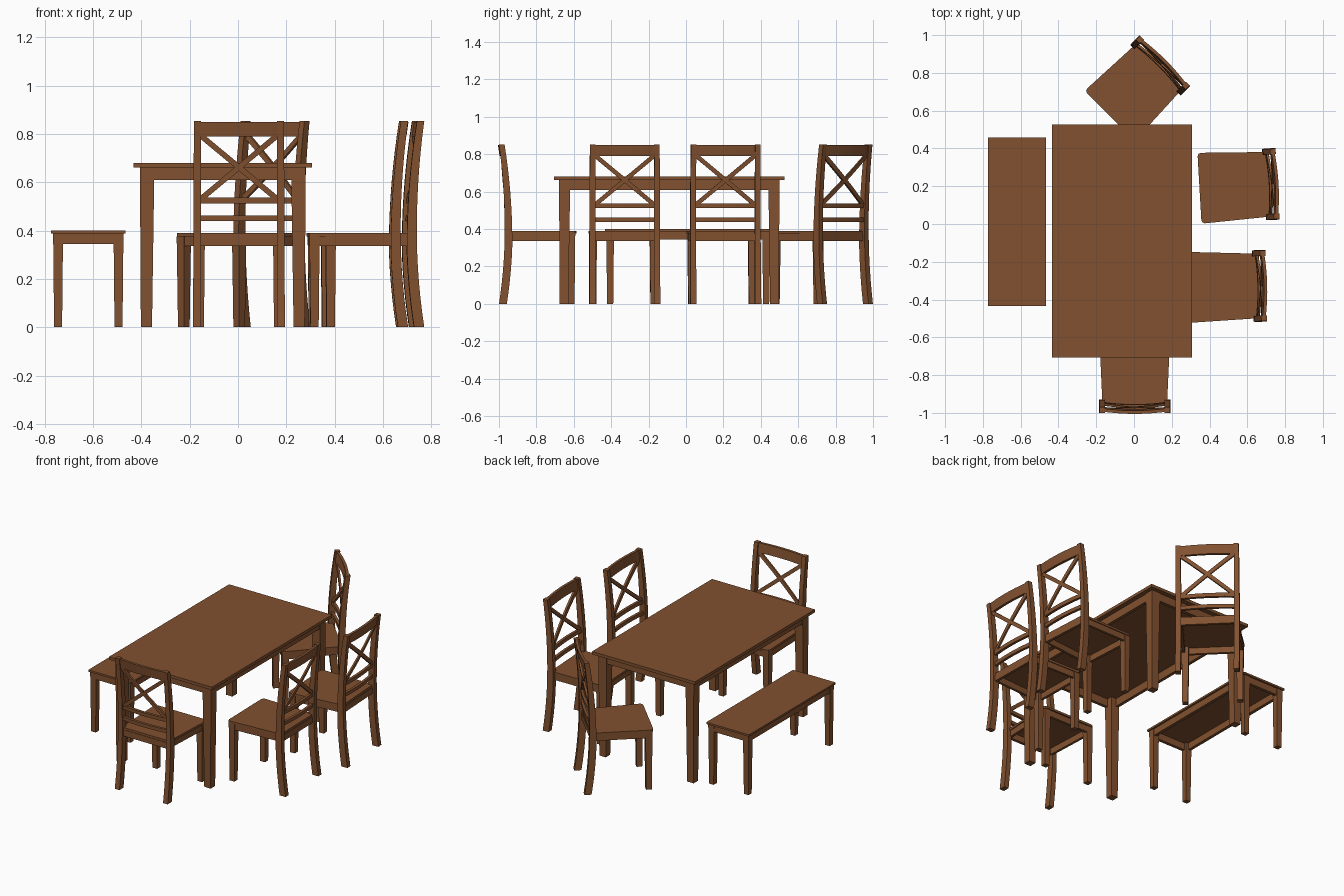
import bpy, math
from mathutils import Matrix, Vector

if "Cube" in bpy.data.objects:
    bpy.data.objects.remove(bpy.data.objects["Cube"])

wood = bpy.data.materials.new("brown wood")
wood.diffuse_color = (0.225, 0.083, 0.029, 1)
wood.use_nodes = True
wood.node_tree.nodes["Principled BSDF"].inputs["Base Color"].default_value = wood.diffuse_color


def loft(name, sections, mat=Matrix()):
    """Closed solid through a list of equal-length point rings."""
    n = len(sections[0])
    verts = [mat @ Vector(p) for s in sections for p in s]
    faces = [tuple(reversed(range(n)))]
    for i in range(len(sections) - 1):
        a, b = i * n, (i + 1) * n
        faces += [(a + k, a + (k + 1) % n, b + (k + 1) % n, b + k) for k in range(n)]
    faces.append(tuple(range(len(verts) - n, len(verts))))
    me = bpy.data.meshes.new(name)
    me.from_pydata(verts, [], faces)
    me.materials.append(wood)
    ob = bpy.data.objects.new(name, me)
    bpy.context.collection.objects.link(ob)
    # make all normals point outwards
    import bmesh
    bm = bmesh.new()
    bm.from_mesh(me)
    bmesh.ops.recalc_face_normals(bm, faces=bm.faces)
    bm.to_mesh(me)
    bm.free()
    return ob


def rect(x0, x1, y0, y1, z):
    return [(x0, y0, z), (x1, y0, z), (x1, y1, z), (x0, y1, z)]


def box(name, x0, x1, y0, y1, z0, z1, mat=Matrix()):
    return loft(name, [rect(x0, x1, y0, y1, z0), rect(x0, x1, y0, y1, z1)], mat)


def leg(name, x, y, sx, sy, w0, w1, h, mat=Matrix(), slide=0.004):
    """Tapered leg; (x, y) is the outer corner, sx/sy point outwards."""
    def ring(w, o, z):
        xs = sorted((x - sx * o, x - sx * (o + w)))
        ys = sorted((y - sy * o, y - sy * (o + w)))
        return rect(*xs, *ys, z)
    return loft(name, [ring(w0, slide, 0), ring(w1, 0, h)], mat)


def table(name, x0, x1, y0, y1, top, thick, apron, inset, w0, w1):
    """Slab top, four tapered legs and a recessed apron."""
    box(name + "_top", x0, x1, y0, y1, top - thick, top)
    a, b, c, d = x0 + inset, x1 - inset, y0 + inset, y1 - inset
    h = top - thick
    for x, sx in ((a, -1), (b, 1)):
        for y, sy in ((c, -1), (d, 1)):
            leg(name + "_leg", x, y, sx, sy, w0, w1, h)
    e, t = 0.004, 0.02
    for p in (a + e, b - e - t):
        box(name + "_side_apron", p, p + t, c + w1 * .8, d - w1 * .8, apron, h)
    for p in (c + e, d - e - t):
        box(name + "_end_apron", a + w1 * .8, b - w1 * .8, p, p + t, apron, h)


table("table", -0.433, 0.307, -0.706, 0.527, 0.68, 0.019, 0.61, 0.027, 0.046, 0.06)
table("bench", -0.773, -0.466, -0.434, 0.457, 0.40, 0.012, 0.345, 0.008, 0.033, 0.041)


# chair: local +y is the facing direction, y = 0 is the rearmost plane
def post_y(z):
    return 0.031 * (1 - ((z - 0.4) / (0.4 if z < 0.4 else 0.452)) ** 2)


def post_d(z):
    return 0.042 - 0.012 * max(0, z - 0.3) / 0.55


def slat(name, x0, z0, x1, z1, w, t, mat):
    """Board following the bowed, leaning chair back."""
    d = Vector((x1 - x0, z1 - z0)).normalized()
    nx, nz = -d.y * w / 2, d.x * w / 2
    rings = []
    for i in range(11):
        f = i / 10
        x, z = x0 + (x1 - x0) * f, z0 + (z1 - z0) * f
        ring = []
        for s, u in ((-1, -1), (1, -1), (1, 1), (-1, 1)):
            px, pz = x + s * nx, z + s * nz
            y = post_y(pz) + post_d(pz) / 2 - 0.012 * (1 - (px / 0.17) ** 2)
            ring.append((px, y + u * t / 2, pz))
        rings.append(ring)
    loft(name, rings, mat)


def seat_ring(z, inset=0.0):
    yb, yf, hb, hf = 0.045, 0.414 - inset, 0.171 - inset, 0.187 - inset
    r = 0.018
    pts = [(hb, yb), (hf, yf - r), (hf - r * .3, yf - r * .3), (hf - r, yf)]
    return [(x, y, z) for x, y in pts] + [(-x, y, z) for x, y in reversed(pts)]


def chair(ox, oy, facing):
    m = Matrix.Translation((ox, oy, 0)) @ Matrix.Rotation(math.radians(facing - 90), 4, 'Z')
    loft("seat", [seat_ring(0.376), seat_ring(0.390)], m)
    zs = [0.8525 * i / 14 for i in range(15)]
    for s in (-1, 1):
        # curved rear post
        rings = []
        for z in zs:
            o = 0.190 - 0.004 * z
            xs = sorted((s * o, s * (o - 0.033 + 0.005 * z)))
            rings.append(rect(*xs, post_y(z), post_y(z) + post_d(z), z))
        loft("back_post", rings, m)
        leg("front_leg", s * 0.183, 0.408, s, 1, 0.034, 0.042, 0.376, m)
        # side apron follows the seat taper
        loft("side_apron", [
            [(s * 0.166, 0.06, z), (s * 0.150, 0.06, z), (s * 0.164, 0.38, z), (s * 0.180, 0.38, z)]
            for z in (0.336, 0.376)], m)
        # diagonal of the crossed back
        slat("cross_bar", -s * 0.162, 0.796, s * 0.162, 0.527, 0.023, 0.012 + 0.001 * s, m)
    box("front_apron", -0.16, 0.16, 0.388, 0.405, 0.336, 0.376, m)
    box("rear_apron", -0.165, 0.165, 0.042, 0.06, 0.336, 0.376, m)
    slat("top_rail", -0.17, 0.820, 0.17, 0.820, 0.060, 0.017, m)
    slat("middle_rail", -0.17, 0.524, 0.17, 0.524, 0.024, 0.017, m)
    slat("lower_rail", -0.17, 0.450, 0.17, 0.450, 0.023, 0.017, m)


chair(0.004, -1.0, 90)
chair(0.700, -0.327, 181.2)
chair(0.760, 0.213, 183.3)
chair(0.164, 0.865, 225)
